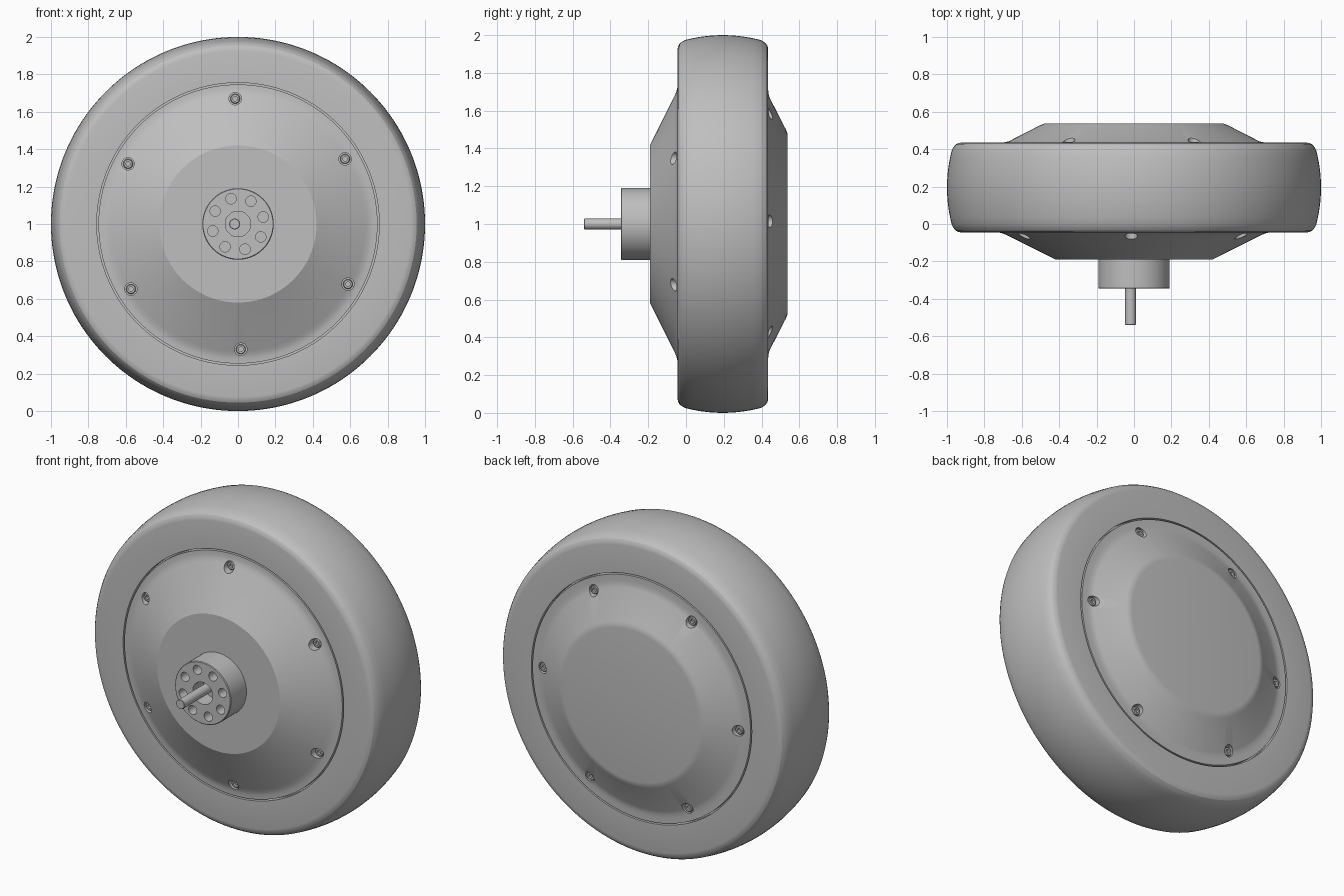
import bpy
import bmesh
from math import cos, sin, radians, tau
from mathutils import Vector

cube = bpy.data.objects.get("Cube")
if cube:
    bpy.data.objects.remove(cube)

GREY = (0.52, 0.52, 0.52, 1)
grey = bpy.data.materials.new("plain grey")
grey.use_nodes = True
grey.diffuse_color = GREY
grey.node_tree.nodes["Principled BSDF"].inputs["Base Color"].default_value = GREY
grey.node_tree.nodes["Principled BSDF"].inputs["Roughness"].default_value = 0.6

AXLE = Vector((0, 0, 1))


def lathe(name, profile, steps=128, centres=((0, 0),)):
    """Spin a closed (radius, y) profile about y, once at each (x, z) centre."""
    bm = bmesh.new()
    for cx, cz in centres:
        verts = [bm.verts.new((cx + r, y, cz)) for r, y in profile]
        edges = [bm.edges.new((verts[i - 1], v)) for i, v in enumerate(verts)
                 if not (v.co.x == cx and verts[i - 1].co.x == cx)]
        bmesh.ops.spin(bm, geom=verts + edges, cent=(cx, 0, cz), axis=(0, 1, 0),
                       angle=tau, steps=steps, use_duplicate=False)
    bmesh.ops.remove_doubles(bm, verts=bm.verts, dist=1e-5)
    bmesh.ops.recalc_face_normals(bm, faces=bm.faces)
    mesh = bpy.data.meshes.new(name)
    bm.to_mesh(mesh)
    bm.free()
    mesh.materials.append(grey)
    obj = bpy.data.objects.new(name, mesh)
    obj.location = AXLE
    bpy.context.collection.objects.link(obj)
    return obj


def rod(radius, y0, y1):
    return [(0, y0), (radius, y0), (radius, y1), (0, y1)]


def ring(count, radius, start):
    angles = [radians(start) + tau * i / count for i in range(count)]
    return [(radius * cos(a), radius * sin(a)) for a in angles]


def activate(obj):
    bpy.ops.object.select_all(action="DESELECT")
    obj.select_set(True)
    bpy.context.view_layer.objects.active = obj


def cut(obj, cutter):
    mod = obj.modifiers.new("holes", "BOOLEAN")
    mod.operation = "DIFFERENCE"
    mod.solver = "EXACT"
    mod.object = cutter
    activate(obj)
    bpy.ops.object.modifier_apply(modifier=mod.name)
    bpy.data.objects.remove(cutter)


def finish(obj):
    activate(obj)
    bpy.ops.object.shade_smooth_by_angle(angle=radians(22))


# Tyre: flat side walls, rounded shoulders and a gently crowned tread
MID = 0.195
half = [(0.755, 0.24), (0.925, 0.24), (0.941, 0.237), (0.955, 0.229), (0.965, 0.216)]
tread = [(1 - 0.026 * (d / 0.2) ** 2, MID + d)
         for d in [0.2 - 0.04 * i for i in range(11)]]
tyre = lathe("tyre", [(r, MID + d) for r, d in half] + tread
             + [(r, MID - d) for r, d in reversed(half)], 160)

# Core that closes the thin gaps between the covers and the tyre
core = lathe("wheel_core", rod(0.76, -0.01, 0.4))

# Conical covers with a small fillet where they meet the flat rim
front_cover = lathe("front_cover", [
    (0, -0.19), (0.42, -0.19), (0.68, -0.06), (0.7, -0.051), (0.72, -0.046),
    (0.746, -0.045), (0.746, 0.02), (0, 0.02)])
back_cover = lathe("back_cover", [
    (0, 0.538), (0.465, 0.538), (0.482, 0.536), (0.5, 0.529), (0.67, 0.442),
    (0.69, 0.437), (0.71, 0.435), (0.746, 0.435), (0.746, 0.37), (0, 0.37)])

# Countersunk screws: six per cover, the back set turned by half a step
screws = []
for side, cover, start, face, inward in (("front", front_cover, 31.3, -0.048, 1),
                                         ("back", back_cover, 1.3, 0.438, -1)):
    spots = ring(6, 0.67, start)
    floor = face + inward * 0.02
    cut(cover, lathe("cutter", rod(0.033, face - inward * 0.2, floor), 32, spots))
    socket = face + inward * 0.014
    head = [(0, socket), (0.012, socket), (0.012, face), (0.022, face),
            (0.026, face + inward * 0.004), (0.026, floor + inward * 0.005),
            (0, floor + inward * 0.005)]
    screws.append(lathe(side + "_screws", head, 24, spots))

# Axle hub with a ring of bolt holes and a central bore
hub = lathe("axle_hub", [(0, -0.345), (0.187, -0.345), (0.191, -0.341),
                         (0.191, -0.18), (0, -0.18)], 96)
cut(hub, lathe("cutter", rod(0.028, -0.4, -0.26), 32, ring(8, 0.14, 15.5)))
cut(hub, lathe("cutter", rod(0.068, -0.4, -0.24), 48))

# Cable shaft, slightly off centre in the bore
shaft = lathe("shaft", [(0, -0.54), (0.026, -0.54), (0.029, -0.537),
                        (0.029, -0.22), (0, -0.22)], 32)
shaft.location.x = -0.018

for part in [tyre, core, front_cover, back_cover, hub, shaft] + screws:
    finish(part)
